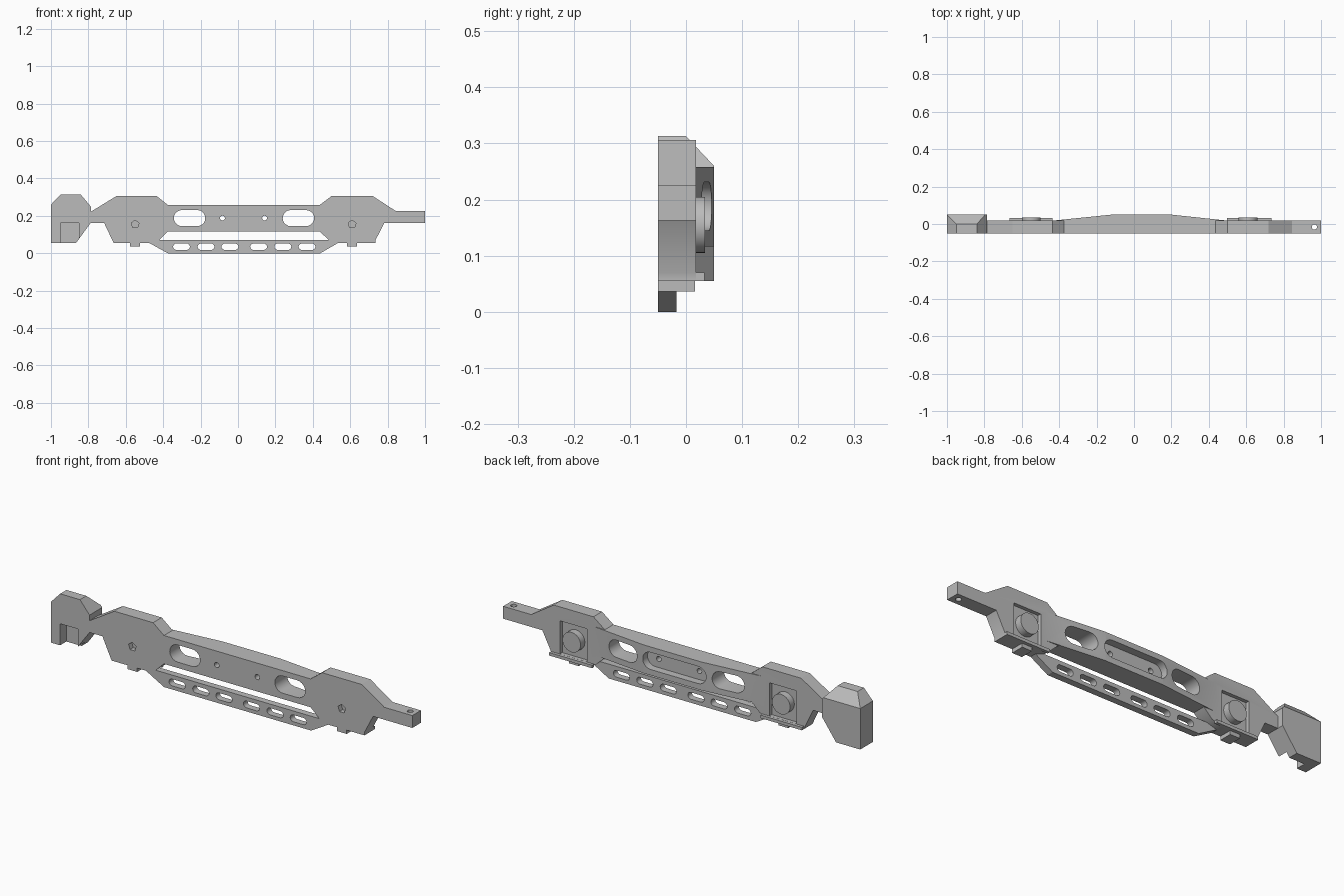
import bpy, bmesh
from math import pi, cos, sin
from mathutils import Vector

cube = bpy.data.objects.get("Cube")
if cube:
    bpy.data.objects.remove(cube, do_unlink=True)

grey = bpy.data.materials.new("plain grey")
grey.use_nodes = True
colour = (0.5, 0.5, 0.5, 1)
grey.diffuse_color = colour
grey.node_tree.nodes["Principled BSDF"].inputs["Base Color"].default_value = colour

FRONT, BACK = -0.05, 0.018


def prism(name, outline, lo, hi, axis="y"):
    """Extrude an outline: (x, z) along y, or (x, y) along z."""
    bm = bmesh.new()
    place = (lambda a, b, d: (a, d, b)) if axis == "y" else (lambda a, b, d: (a, b, d))
    face = bm.faces.new([bm.verts.new(place(a, b, lo)) for a, b in outline])
    new = bmesh.ops.extrude_face_region(bm, geom=[face])["geom"]
    shift = Vector(place(0, 0, hi - lo))
    bmesh.ops.translate(bm, vec=shift, verts=[v for v in new if isinstance(v, bmesh.types.BMVert)])
    bmesh.ops.recalc_face_normals(bm, faces=bm.faces)
    mesh = bpy.data.meshes.new(name)
    bm.to_mesh(mesh)
    bm.free()
    mesh.materials.append(grey)
    ob = bpy.data.objects.new(name, mesh)
    bpy.context.collection.objects.link(ob)
    return ob


def rect(x0, x1, z0, z1):
    return [(x0, z0), (x1, z0), (x1, z1), (x0, z1)]


def ring(x, z, r, n=24, start=0.0):
    return [(x + r * cos(start + 2 * pi * i / n), z + r * sin(start + 2 * pi * i / n)) for i in range(n)]


def slot(x, z, half, r, n=10):
    """Outline of a slot with round ends."""
    pts = []
    for side, start in ((1, -pi / 2), (-1, pi / 2)):
        for i in range(n + 1):
            a = start + pi * i / n
            pts.append((x + side * (half - r) + r * cos(a), z + r * sin(a)))
    return pts


def combine(ob, other, operation="DIFFERENCE"):
    other.hide_render = True
    mod = ob.modifiers.new("cut", "BOOLEAN")
    mod.operation, mod.solver, mod.object = operation, "EXACT", other
    bpy.context.view_layer.objects.active = ob
    bpy.ops.object.modifier_apply(modifier=mod.name)
    bpy.data.objects.remove(other, do_unlink=True)


def smooth(ob):
    bpy.ops.object.select_all(action="DESELECT")
    ob.select_set(True)
    bpy.context.view_layer.objects.active = ob
    bpy.ops.object.shade_smooth_by_angle(angle=0.5)


# Main frame: two end plates joined by a beam, with a thin arm at one end
frame = prism("main_frame", [
    (-0.787, 0.222), (-0.65, 0.306), (-0.435, 0.306), (-0.375, 0.258),
    (0.437, 0.258), (0.50, 0.306), (0.72, 0.306), (0.845, 0.225), (1, 0.225),
    (1, 0.163), (0.783, 0.163), (0.735, 0.07), (0.735, 0.055), (0.535, 0.055),
    (0.485, 0.072), (0.437, 0.116), (-0.375, 0.116), (-0.42, 0.072),
    (-0.475, 0.055), (-0.665, 0.055), (-0.716, 0.163), (-0.787, 0.163)], FRONT, BACK)

# Thickened back of the beam
combine(frame, prism("beam_swell", [
    (-0.435, 0.0), (-0.435, 0.018), (-0.12, 0.05), (0.2, 0.05), (0.5, 0.018), (0.5, 0.0)],
    0.116, 0.258, "z"), "UNION")

# Beam slots, back recess and small holes
for x in (-0.259, 0.323):
    combine(frame, prism("beam_slot", slot(x, 0.188, 0.084, 0.043), -0.2, 0.2))
combine(frame, prism("back_recess", slot(0.03, 0.188, 0.175, 0.043), 0.012, 0.2))
for x in (-0.083, 0.142):
    combine(frame, prism("small_hole", ring(x, 0.188, 0.013, 16), -0.2, 0.2))

# Vertical hole in the arm
combine(frame, prism("arm_hole", ring(0.965, -0.016, 0.014, 16), -0.2, 0.4, "z"))

# Mounts: front socket, back pocket with round boss, ledge and bottom tab
for side, x, ledge in (("right", -0.55, (-0.665, -0.435)), ("left", 0.61, (0.497, 0.735))):
    combine(frame, prism("socket", ring(x, 0.155, 0.022, 5, pi / 2), -0.2, -0.025))
    combine(frame, prism("pocket", rect(x - 0.075, x + 0.075, 0.0705, 0.236), 0.0, 0.2))
    smooth(prism(side + "_boss", ring(x, 0.155, 0.05, 32), -0.01, 0.034))
    prism(side + "_ledge", rect(*ledge, 0.055, 0.07), BACK, 0.033)
    prism(side + "_tab", rect(x - 0.027, x + 0.027, 0.036, 0.055), FRONT, 0.016)
smooth(frame)

# Lower rail with a row of slots
rail = prism("lower_rail", [
    (-0.42, 0.072), (0.485, 0.072), (0.535, 0.055), (0.44, 0),
    (-0.375, 0), (-0.475, 0.055)], FRONT, -0.017)
for x in (-0.302, -0.171, -0.043, 0.11, 0.24, 0.369):
    combine(rail, prism("rail_slot", slot(x, 0.035, 0.045, 0.017, 8), -0.2, 0.2))
smooth(rail)

# End block, bevelled along its upper back, with a notch at the lower front
block = prism("end_block", [
    (-1, 0.055), (-1, 0.26), (-0.95, 0.313), (-0.84, 0.313),
    (-0.787, 0.25), (-0.787, 0.163), (-0.866, 0.055)], FRONT, 0.05)
bm = bmesh.new()
bm.from_mesh(block.data)
cut = bmesh.ops.bisect_plane(bm, geom=bm.verts[:] + bm.edges[:] + bm.faces[:],
                             plane_co=(0, 0, 0.313), plane_no=(0, 0.053, 0.05), clear_outer=True)
bmesh.ops.holes_fill(bm, edges=[e for e in bm.edges if e.is_boundary])
bmesh.ops.recalc_face_normals(bm, faces=bm.faces)
bm.to_mesh(block.data)
bm.free()
combine(block, prism("notch", rect(-0.95, -0.85, -0.1, 0.163), -0.2, 0.0))
